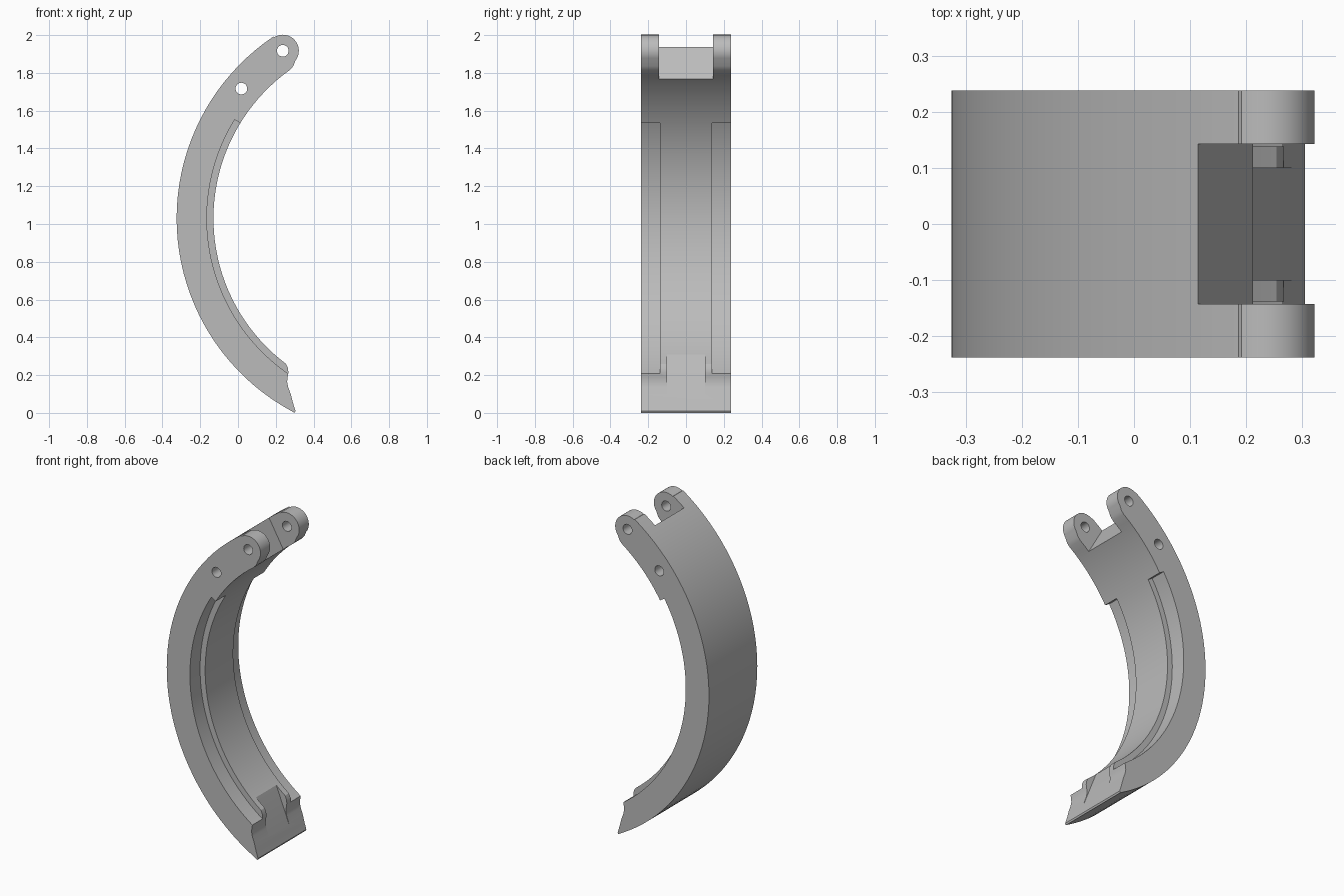
import bpy
import bmesh
from math import cos, sin, radians

default = bpy.data.objects.get("Cube")
if default:
    bpy.data.objects.remove(default, do_unlink=True)

grey = bpy.data.materials.new("plain grey")
grey.use_nodes = True
colour = (0.5, 0.5, 0.5, 1)
grey.diffuse_color = colour
grey.node_tree.nodes["Principled BSDF"].inputs["Base Color"].default_value = colour

CENTRE = (0.835, 1.03)      # centre of the curved band, in x and z
OUTER, LEDGE, INNER = 1.16, 1.0, 0.965
HALF_WIDTH = 0.238
PIN = (0.237, 1.917)
PIN_LOW = (0.018, 1.717)


def arc(centre, radius, start, end, steps):
    """Points of an arc in the x-z plane, angles in degrees."""
    angles = [radians(start + (end - start) * i / steps) for i in range(steps + 1)]
    return [(centre[0] + radius * cos(a), centre[1] + radius * sin(a)) for a in angles]


def prism(name, profile, y0, y1):
    """Extrude an x-z profile from y0 to y1."""
    bm = bmesh.new()
    face = bm.faces.new([bm.verts.new((x, y0, z)) for x, z in profile])
    grown = bmesh.ops.extrude_face_region(bm, geom=[face])["geom"]
    moved = [v for v in grown if isinstance(v, bmesh.types.BMVert)]
    bmesh.ops.translate(bm, verts=moved, vec=(0, y1 - y0, 0))
    bmesh.ops.recalc_face_normals(bm, faces=bm.faces)
    mesh = bpy.data.meshes.new(name)
    bm.to_mesh(mesh)
    bm.free()
    mesh.materials.append(grey)
    obj = bpy.data.objects.new(name, mesh)
    bpy.context.collection.objects.link(obj)
    return obj


def cut(target, name, profile, y0, y1):
    """Remove a prism from the target."""
    cutter = prism(name, profile, y0, y1)
    cutter.hide_render = True
    mod = target.modifiers.new(name, "BOOLEAN")
    mod.operation = "DIFFERENCE"
    mod.solver = "EXACT"
    mod.object = cutter
    bpy.context.view_layer.objects.active = target
    bpy.ops.object.modifier_apply(modifier=mod.name)
    bpy.data.objects.remove(cutter, do_unlink=True)


# Curved band with a rounded head and a pointed lower lip
outline = arc(CENTRE, OUTER, 241.5, 124, 40)
outline += arc(PIN, 0.085, 122, -38, 16)
outline += [(0.292, 1.835)]
outline += arc(CENTRE, INNER, 125.5, 233, 40)
outline += [(0.264, 0.238), (0.267, 0.215), (0.263, 0.19), (0.26, 0.165),
            (0.266, 0.135), (0.279, 0.1), (0.292, 0.05), (0.305, 0.01), (0.3, 0.0)]
arm = prism("curved_arm", outline, -HALF_WIDTH, HALF_WIDTH)

# Recessed ledge along both edges of the inner face
ledge = arc(CENTRE, LEDGE, 148.5, 235.8, 40) + arc(CENTRE, 0.9, 235.8, 148.5, 40)
for side in (-1, 1):
    cut(arm, "ledge_cutter", ledge, *sorted((side * 0.138, side * 0.3)))

# Gap between the two hinge lugs
gap = [(0.07, 2.015), (0.25, 1.7), (0.6, 1.9), (0.42, 2.215)]
cut(arm, "hinge_gap_cutter", gap, -0.143, 0.143)

# Shallow groove in the lower end
groove = [(0.193, 0.312), (0.287, 0.075), (0.4, 0.1), (0.4, 0.312)]
cut(arm, "groove_cutter", groove, -0.1, 0.1)

# Pin holes
for pin in (PIN, PIN_LOW):
    hole = arc(pin, 0.031, 0, 345, 23)
    cut(arm, "pin_hole_cutter", hole, -0.3, 0.3)

# Smooth curves, sharp corners
bpy.ops.object.select_all(action="DESELECT")
arm.select_set(True)
bpy.context.view_layer.objects.active = arm
bpy.ops.object.shade_smooth_by_angle(angle=radians(25))
